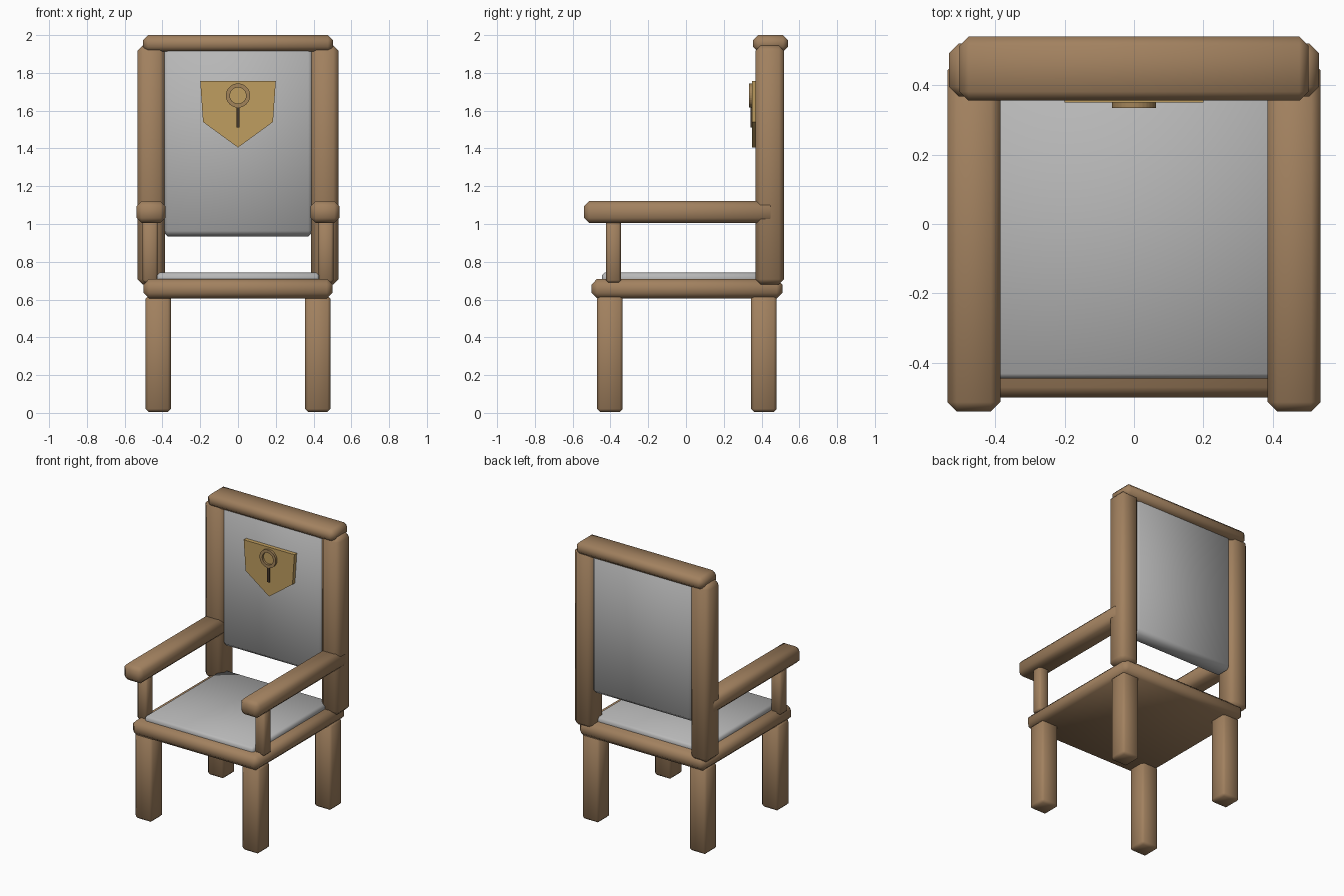
import bpy, bmesh, math
from mathutils import Matrix

cube = bpy.data.objects.get("Cube")
if cube:
    bpy.data.objects.remove(cube, do_unlink=True)


def material(name, rgb):
    m = bpy.data.materials.new(name)
    m.use_nodes = True
    m.diffuse_color = (*rgb, 1)
    m.node_tree.nodes["Principled BSDF"].inputs["Base Color"].default_value = (*rgb, 1)
    return m


wood = material("brown wood", (0.36, 0.22, 0.115))
fabric = material("grey fabric", (0.48, 0.48, 0.48))
gold = material("gold", (0.52, 0.34, 0.115))
bronze = material("bronze", (0.36, 0.23, 0.10))
dark = material("dark slot", (0.06, 0.038, 0.022))


def finish(name, bm, mat, smooth=False):
    bmesh.ops.recalc_face_normals(bm, faces=bm.faces)
    mesh = bpy.data.meshes.new(name)
    bm.to_mesh(mesh)
    bm.free()
    mesh.materials.append(mat)
    for p in mesh.polygons:
        p.use_smooth = smooth
    obj = bpy.data.objects.new(name, mesh)
    bpy.context.collection.objects.link(obj)
    return obj


def box(name, x, y, z, mat, bevel=0.0):
    """Box between the given (low, high) ranges, with softly shaded chamfers."""
    bm = bmesh.new()
    bmesh.ops.create_cube(bm, size=1)
    for v in bm.verts:
        for i, (lo, hi) in enumerate((x, y, z)):
            v.co[i] = lo if v.co[i] < 0 else hi
    if bevel:
        bmesh.ops.bevel(bm, geom=bm.edges[:], offset=bevel, segments=1,
                        affect='EDGES', clamp_overlap=True)
    return finish(name, bm, mat, bevel > 0)


def pair(name, x, y, z, mat, bevel):
    """The same box on the left (+x) and mirrored on the right."""
    box("left_" + name, x, y, z, mat, bevel)
    box("right_" + name, (-x[1], -x[0]), y, z, mat, bevel)


# Legs and seat
pair("front_leg", (0.355, 0.49), (-0.47, -0.335), (0.005, 0.62), wood, 0.016)
pair("back_leg", (0.355, 0.49), (0.345, 0.48), (0.005, 0.62), wood, 0.016)
box("seat_frame", (-0.5, 0.5), (-0.5, 0.51), (0.605, 0.71), wood, 0.03)
box("seat_cushion", (-0.43, 0.43), (-0.445, 0.44), (0.68, 0.742), fabric, 0.014)

# Backrest
pair("back_post", (0.387, 0.532), (0.367, 0.52), (0.68, 1.945), wood, 0.028)
box("top_rail", (-0.502, 0.502), (0.355, 0.54), (1.912, 2.0), wood, 0.026)
box("back_cushion", (-0.4, 0.4), (0.378, 0.505), (0.935, 1.95), fabric, 0.028)

# Arms
pair("armrest", (0.385, 0.537), (-0.54, 0.47), (1.005, 1.122), wood, 0.027)
pair("arm_support", (0.425, 0.505), (-0.423, -0.345), (0.69, 1.02), wood, 0.012)

# Badge plate: pentagon pulled back into the cushion
bm = bmesh.new()
outline = [(-0.2, 1.757), (0.2, 1.757), (0.185, 1.54), (0, 1.405), (-0.185, 1.54)]
face = bm.faces.new([bm.verts.new((x, 0.35, z)) for x, z in outline])
back = bmesh.ops.extrude_face_region(bm, geom=[face])
for v in back["geom"]:
    if isinstance(v, bmesh.types.BMVert):
        v.co.y = 0.39
finish("badge_plate", bm, gold)

# Badge ring: rectangular section spun about the y axis
bm = bmesh.new()
section = [(0.043, 0.334), (0.064, 0.334), (0.064, 0.355), (0.043, 0.355)]
verts = [bm.verts.new((x, y, 0)) for x, y in section]
edges = [bm.edges.new((verts[i], verts[i - 1])) for i in range(4)]
bmesh.ops.spin(bm, geom=verts + edges, cent=(0, 0, 0), axis=(0, 1, 0),
               angle=math.tau, steps=32, use_merge=True)
bmesh.ops.remove_doubles(bm, verts=bm.verts, dist=0.0005)
bmesh.ops.transform(bm, matrix=Matrix.Translation((0, 0, 1.68)), verts=bm.verts)
finish("badge_ring", bm, bronze)

# Slot below the ring
box("badge_slot", (-0.009, 0.009), (0.341, 0.35), (1.51, 1.618), dark)
